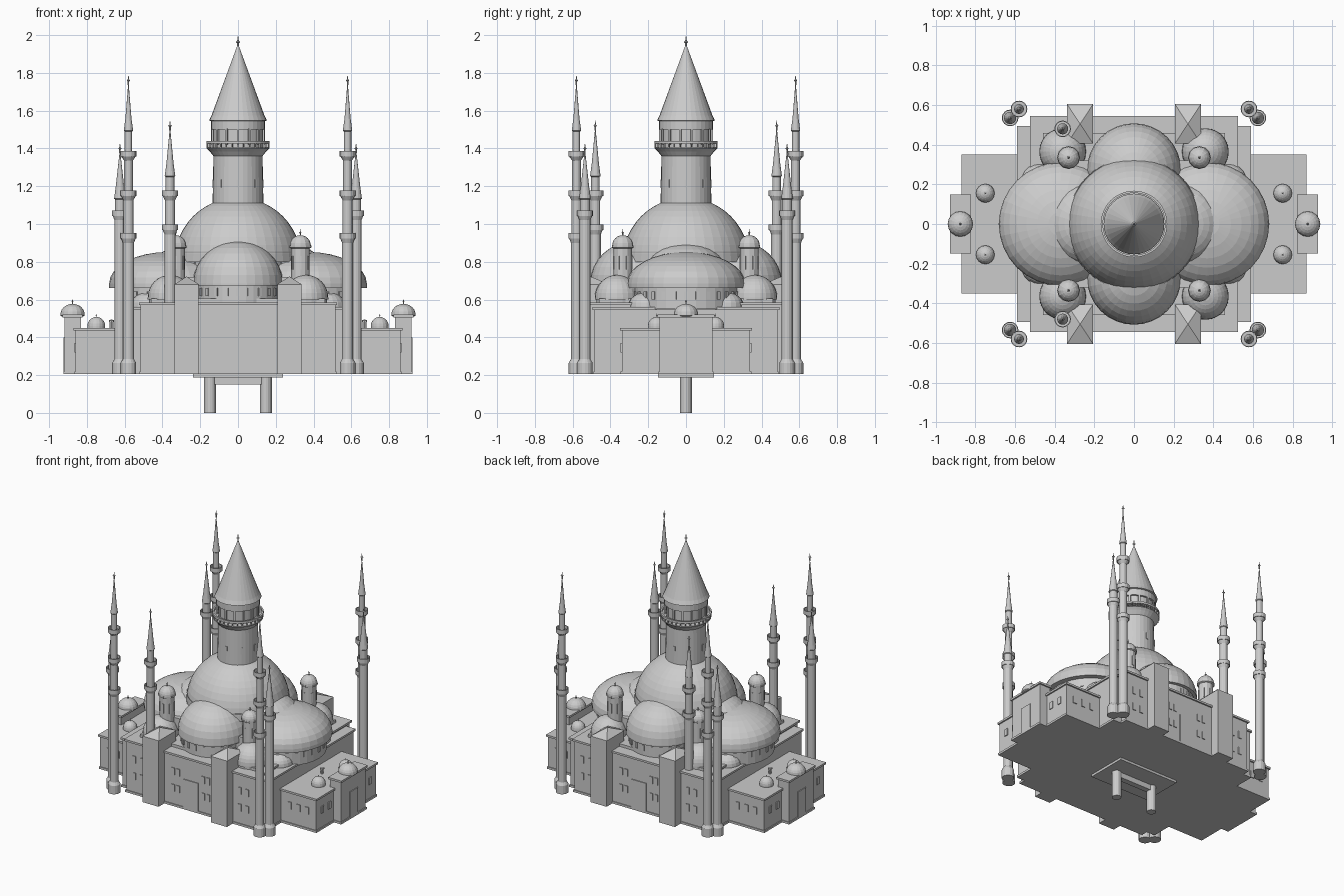
import bpy, bmesh
from math import pi, sin, cos
from mathutils import Matrix

cube = bpy.data.objects.get("Cube")
if cube:
    bpy.data.objects.remove(cube, do_unlink=True)

stone = bpy.data.materials.new("pale_grey_stone")
stone.use_nodes = True
stone.diffuse_color = (0.6, 0.6, 0.6, 1)
stone.node_tree.nodes["Principled BSDF"].inputs["Base Color"].default_value = (0.6, 0.6, 0.6, 1)

SIDES = (-1, 1)
CORNERS = [(sx, sy) for sx in SIDES for sy in SIDES]
FLOOR = 0.205


def finish(name, bm):
    bmesh.ops.recalc_face_normals(bm, faces=bm.faces)
    mesh = bpy.data.meshes.new(name)
    bm.to_mesh(mesh)
    bm.free()
    mesh.materials.append(stone)
    obj = bpy.data.objects.new(name, mesh)
    bpy.context.collection.objects.link(obj)
    return obj


def box(name, x0, x1, y0, y1, z0, z1, turn=0, about=(0, 0)):
    bm = bmesh.new()
    bmesh.ops.create_cube(bm, size=1)
    for v in bm.verts:
        v.co = ((x0 + x1) / 2 + v.co.x * (x1 - x0),
                (y0 + y1) / 2 + v.co.y * (y1 - y0),
                (z0 + z1) / 2 + v.co.z * (z1 - z0))
    if turn:
        bm.transform(Matrix.Rotation(turn, 4, 'Z'))
    bm.transform(Matrix.Translation((about[0], about[1], 0)))
    return finish(name, bm)


def lathe(name, x, y, profile, segments=24):
    """Turn a list of (radius, height) points around a vertical axis."""
    bm = bmesh.new()
    rings = []
    for r, z in profile:
        if r < 1e-4:
            rings.append([bm.verts.new((x, y, z))] * segments)
        else:
            rings.append([bm.verts.new((x + r * cos(2 * pi * i / segments),
                                        y + r * sin(2 * pi * i / segments), z))
                          for i in range(segments)])
    for a, b in zip(rings, rings[1:]):
        for i in range(segments):
            j = (i + 1) % segments
            corners = list(dict.fromkeys((a[i], a[j], b[j], b[i])))
            if len(corners) > 2:
                bm.faces.new(corners)
    for ring in (rings[0], rings[-1]):
        if ring[0] is not ring[1]:
            bm.faces.new(ring)
    return finish(name, bm)


def cap(r, z, h, steps=8):
    """Profile of a dome of radius r and height h, sitting at z."""
    return [(r * cos(pi / 2 * i / steps), z + h * sin(pi / 2 * i / steps))
            for i in range(steps)] + [(0, z + h)]


def finial(name, x, y, z, h):
    lathe(name, x, y, [(h * .08, z - .005), (h * .08, z + h * .3), (h * .2, z + h * .4),
                       (h * .08, z + h * .5), (0, z + h)], 8)


def wall(name, hx, hy, z1, x=0):
    """Box wall with a plinth and a cornice."""
    box(name, x - hx, x + hx, -hy, hy, FLOOR, z1)
    box(name + "_plinth", x - hx - .006, x + hx + .006, -hy - .006, hy + .006, FLOOR, FLOOR + .015)
    box(name + "_cornice", x - hx - .01, x + hx + .01, -hy - .01, hy + .01, z1 - .014, z1)


def window_ring(name, x, y, r, z, h, w, count):
    for i in range(count):
        box(name, r - .004, r + .005, -w / 2, w / 2, z, z + h, 2 * pi * i / count + pi / 2, (x, y))


# Main body
wall("long_hall", .515, .535, .585)
wall("cross_hall", .58, .485, .56)
box("upper_tier", -.46, .46, -.46, .46, .58, .605)
box("inner_tier", -.32, .32, -.32, .32, .60, .72)

# Wings, end porches and their small domes
for s in SIDES:
    wall("wing", .17, .34, .45, s * .69)
    wall("end_porch", .043, .14, .52, s * .875)
    lathe("porch_dome", s * .876, 0, [(.055, .51), (.064, .515)] + cap(.064, .522, .055, 6), 16)
    finial("porch_finial", s * .876, 0, .577, .03)
    lathe("chimney", s * .67, 0, [(.01, .45), (.01, .48), (.014, .48), (.014, .49), (0, .495)], 8)
    face = s * .919
    box("porch_door", min(face, s * .924), max(face, s * .924), -.045, .045, FLOOR, .40)
for sx, sy in CORNERS:
    lathe("wing_dome", sx * .75, sy * .155, [(.047, .445)] + cap(.047, .46, .048, 6), 16)
    finial("wing_dome_finial", sx * .75, sy * .155, .507, .02)

# Wall windows and doors
for sy in SIDES:
    y0, y1 = sorted((sy * .533, sy * .541))
    box("main_door", -.06, .06, y0, y1, FLOOR, .42)
    for x in (-.45, -.39, -.14, -.1, .1, .14, .39, .45):
        for z in (.31, .43):
            box("hall_window", x - .012, x + .012, y0, y1, z, z + .05)
    y0, y1 = sorted((sy * .338, sy * .346))
    for sx in SIDES:
        for x in (.65, .72, .79):
            box("wing_window", sx * x - .014, sx * x + .014, y0, y1, .32, .37)
for sx, sy in CORNERS:
    x0, x1 = sorted((sx * .858, sx * .866))
    for y in (.19, .27):
        box("wing_end_window", x0, x1, sy * y - .014, sy * y + .014, .32, .37)

# Buttress towers with pyramid roofs
for sx, sy in CORNERS:
    x, y = sx * .272, sy * .505
    box("buttress", x - .063, x + .063, y - .1, y + .1, FLOOR, .68)
    bm = bmesh.new()
    base = [bm.verts.new((x + a * .066, y + b * .1, .68))
            for a, b in ((-1, -1), (1, -1), (1, 1), (-1, 1))]
    apex = bm.verts.new((x, y, .722))
    bm.faces.new(base)
    for i in range(4):
        bm.faces.new((base[i], base[(i + 1) % 4], apex))
    finish("buttress_roof", bm)

# Half domes front, back and sides
for s in SIDES:
    lathe("end_drum", 0, s * .27, [(.215, .57), (.215, .675), (.238, .675), (.238, .685)]
          + cap(.238, .685, .225), 32)
    window_ring("end_drum_window", 0, s * .27, .215, .62, .042, .02, 22)
    lathe("side_half_dome", s * .37, 0, [(.275, .55), (.275, .66), (.312, .66), (.312, .685)]
          + cap(.312, .685, .167), 32)
    window_ring("side_drum_window", s * .37, 0, .275, .60, .042, .02, 28)
    lathe("inner_half_dome", s * .24, 0, [(.2, .70)] + cap(.2, .78, .12), 24)

# Corner domes, low side domes and octagonal turrets
for sx, sy in CORNERS:
    lathe("corner_dome", sx * .36, sy * .365, [(.11, .57), (.11, .60), (.118, .60)]
          + cap(.118, .61, .12), 24)
    lathe("low_side_dome", sx * .475, sy * .21, [(.095, .55)] + cap(.095, .565, .075, 6), 20)
    x, y = sx * .33, sy * .335
    lathe("turret", x, y, [(.049, .58), (.049, .87), (.058, .875), (.058, .885)]
          + cap(.056, .885, .056, 6), 12)
    window_ring("turret_window", x, y, .046, .76, .07, .014, 6)
    finial("turret_finial", x, y, .94, .035)

# Great dome
lathe("great_drum", 0, 0, [(.30, .60), (.30, .835), (.332, .835), (.335, .855)], 40)
window_ring("great_drum_window", 0, 0, .30, .75, .06, .025, 28)
lathe("great_dome", 0, 0, cap(.337, .80, .34, 12), 40)

# Central tower with gallery and spire
lathe("tower_shaft", 0, 0, [(.135, 1.09), (.13, 1.36), (.15, 1.385), (.165, 1.40),
                            (.165, 1.405), (.13, 1.405), (.13, 1.50), (.143, 1.50), (.143, 1.55)], 32)
lathe("gallery_rail", 0, 0, [(.157, 1.425), (.168, 1.425), (.168, 1.44), (.157, 1.44), (.157, 1.425)], 32)
window_ring("gallery_baluster", 0, 0, .161, 1.40, .03, .006, 32)
window_ring("gallery_window", 0, 0, .139, 1.42, .085, .012, 14)
window_ring("tower_window", 0, 0, .131, 1.19, .045, .014, 8)
lathe("tower_spire", 0, 0, [(.143, 1.545), (.153, 1.548), (.14, 1.575), (0, 1.955)], 32)
finial("tower_finial", 0, 0, 1.94, .06)


# Minarets
def minaret(x, y, top, balconies):
    points = [(.041, FLOOR), (.041, .265), (.029, .285)]
    r = .029
    for z in sorted(balconies):
        points += [(r, z - .03), (.038, z - .008), (.042, z - .008), (.042, z + .022),
                   (.037, z + .022), (.037, z), (r - .003, z)]
        r -= .003
    cone = top - .30
    points += [(r, cone), (r + .005, cone + .004), (r - .004, cone + .07), (0, top - .03)]
    lathe("minaret", x, y, points, 16)
    finial("minaret_finial", x, y, top - .05, .05)


for sx, sy in CORNERS:
    minaret(sx * .58, sy * .58, 1.79, (.93, 1.155, 1.365))
    minaret(sx * .625, sy * .535, 1.43, (1.05,))
for sy in SIDES:
    minaret(-.36, sy * .48, 1.55, (.975, 1.155))

# Plate, crossbar and two round legs underneath
box("under_plate", -.237, .237, -.148, .148, .188, .21)
box("leg_crossbar", -.13, .13, -.02, .02, .15, .19)
for s in SIDES:
    lathe("leg", s * .148, 0, [(.031, 0), (.031, .195)], 16)
